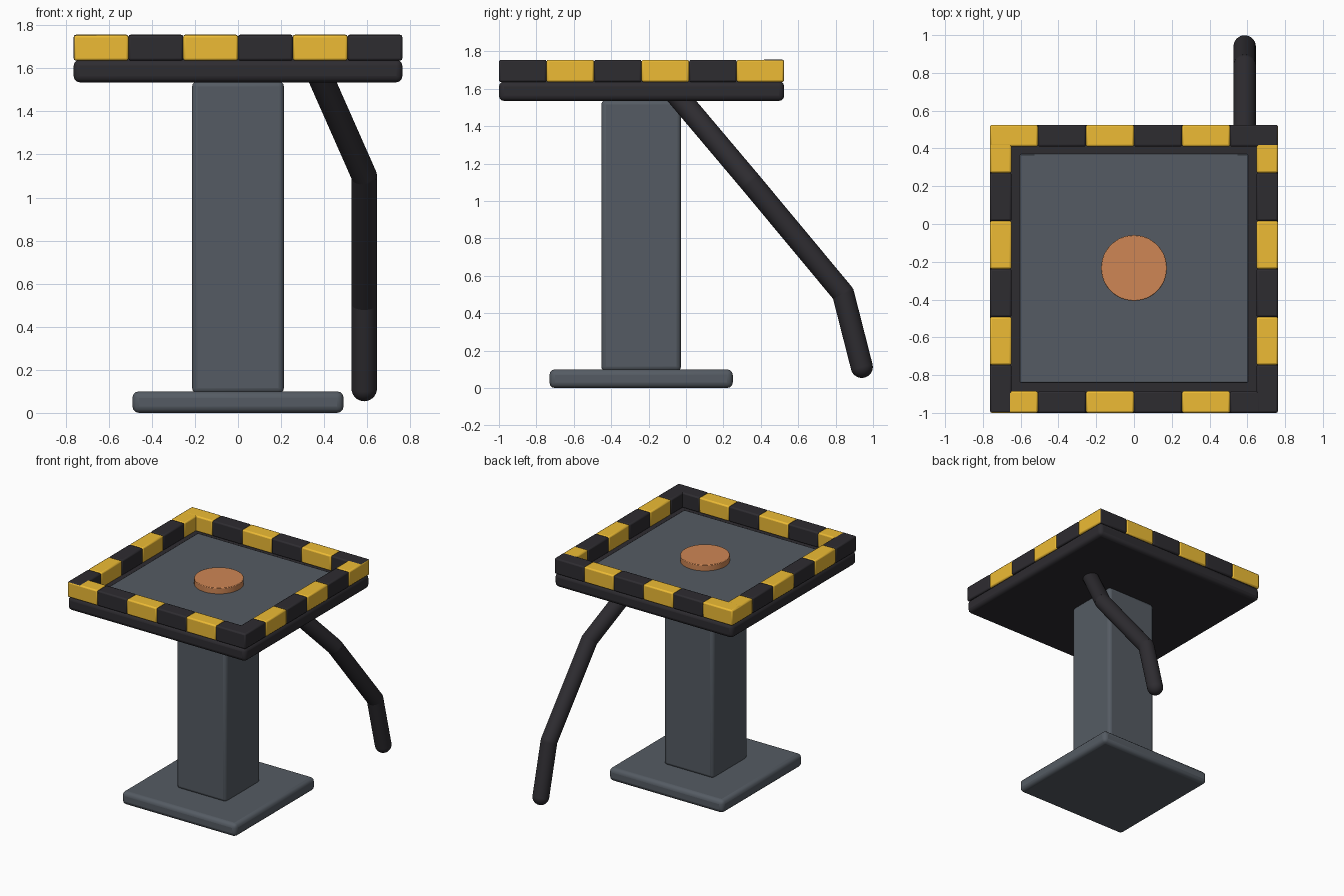
import bpy
from mathutils import Vector

if "Cube" in bpy.data.objects:
    bpy.data.objects.remove(bpy.data.objects["Cube"])


def material(name, color):
    m = bpy.data.materials.new(name)
    m.diffuse_color = (*color, 1)
    m.use_nodes = True
    m.node_tree.nodes["Principled BSDF"].inputs["Base Color"].default_value = m.diffuse_color
    return m


STEEL = material("steel", (0.09, 0.105, 0.125))
DARK = material("dark_rubber", (0.027, 0.025, 0.03))
YELLOW = material("warning_yellow", (0.85, 0.5, 0.035))
COPPER = material("copper", (0.62, 0.24, 0.09))


def finish(ob, name, mat, bevel=0, segments=3):
    ob.name = name
    ob.data.materials.append(mat)
    if bevel:
        mod = ob.modifiers.new("bevel", "BEVEL")
        mod.width, mod.segments = bevel, segments
    bpy.ops.object.shade_smooth_by_angle()
    return ob


def box(name, x, y, z, mat, bevel, segments=3):
    """Bevelled box from (min, max) ranges."""
    loc = [(a + b) / 2 for a, b in (x, y, z)]
    bpy.ops.mesh.primitive_cube_add(size=1, location=loc)
    ob = bpy.context.object
    ob.scale = [b - a for a, b in (x, y, z)]
    bpy.ops.object.transform_apply(location=False, rotation=False, scale=True)
    return finish(ob, name, mat, bevel, segments)


def rod(name, a, b, r, mat):
    a, b = Vector(a), Vector(b)
    d = b - a
    bpy.ops.mesh.primitive_cylinder_add(vertices=32, radius=r, depth=d.length, location=(a + b) / 2,
                                        rotation=d.to_track_quat('Z', 'Y').to_euler())
    return finish(bpy.context.object, name, mat)


# Foot, column, tray and its inner panel
box("base_plate", (-0.49, 0.49), (-0.73, 0.25), (0, 0.10), STEEL, 0.03)
box("column", (-0.213, 0.213), (-0.453, -0.027), (0.09, 1.54), STEEL, 0.025)
box("tray", (-0.763, 0.763), (-1.0, 0.525), (1.535, 1.64), DARK, 0.028)
box("inner_panel", (-0.603, 0.603), (-0.84, 0.37), (1.62, 1.652), STEEL, 0.006, 2)

# Round copper button
bpy.ops.mesh.primitive_cylinder_add(vertices=48, radius=0.174, depth=0.055, location=(0, -0.233, 1.67))
finish(bpy.context.object, "button", COPPER, 0.004, 2)

# Striped border: six blocks per side, tiny offsets keep corner faces apart
W, N, E = 0.115, 6, 0.001
X0, X1, Y0, Y1 = -0.763, 0.763, -1.0, 0.525
sx, sy = (X1 - X0) / N, (Y1 - Y0) / N
for i in range(N):
    mat = YELLOW if i % 2 == 0 else DARK
    xr = (max(X0 + i * sx, X0 + E), min(X0 + (i + 1) * sx, X1 - E))
    box(f"front_stripe_{i}", xr, (Y0, Y0 + W), (1.636, 1.755 - E), mat, 0.01, 2)
    box(f"back_stripe_{i}", xr, (Y1 - W, Y1), (1.636, 1.755 + E), mat, 0.01, 2)
    yr = (max(Y1 - (i + 1) * sy, Y0 + E), min(Y1 - i * sy, Y1 - E))
    box(f"left_stripe_{i}", (X0, X0 + W), yr, (1.636, 1.755), mat, 0.01, 2)
    box(f"right_stripe_{i}", (X1 - W, X1), yr, (1.636, 1.755), mat, 0.01, 2)

# Bent cable hanging off the back, round joints at each bend
R = 0.059
path = [(0.376, -0.056, 1.575), (0.586, 0.345, 1.10), (0.586, 0.84, 0.505), (0.586, 0.94, 0.113)]
for i in range(3):
    rod(f"cable_segment_{i}", path[i], path[i + 1], R, DARK)
for i, p in enumerate(path[1:]):
    bpy.ops.mesh.primitive_uv_sphere_add(segments=32, ring_count=16, radius=R, location=p)
    finish(bpy.context.object, f"cable_joint_{i}", DARK)
